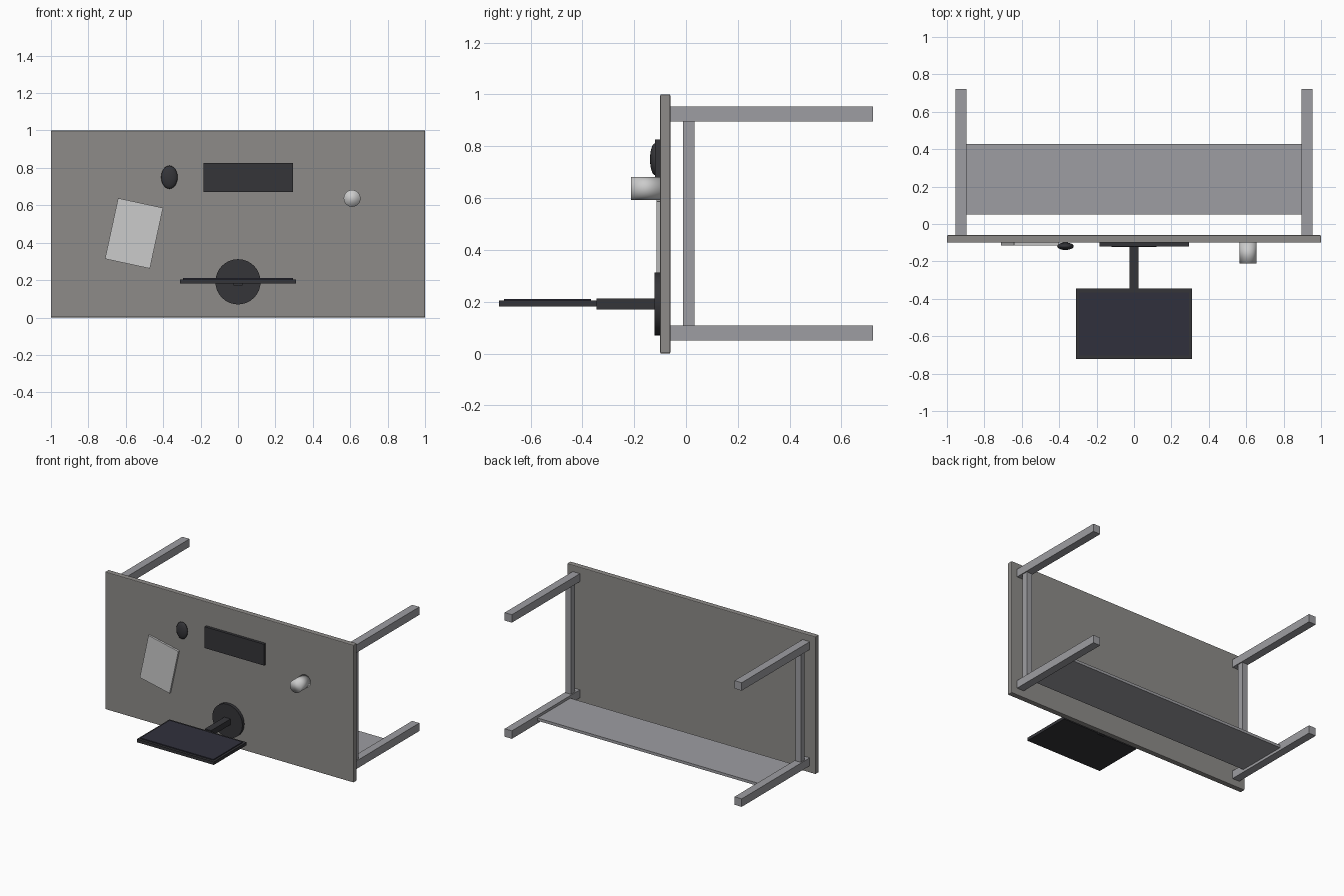
import bpy, math

if "Cube" in bpy.data.objects:
    bpy.data.objects.remove(bpy.data.objects["Cube"])


def material(name, r, g, b):
    m = bpy.data.materials.new(name)
    m.diffuse_color = (r, g, b, 1)
    m.use_nodes = True
    m.node_tree.nodes["Principled BSDF"].inputs["Base Color"].default_value = m.diffuse_color
    return m


WOOD = material("warm_grey", 0.27, 0.26, 0.25)
METAL = material("metal_grey", 0.34, 0.34, 0.36)
DARK = material("dark_plastic", 0.035, 0.035, 0.04)
GLASS = material("screen_dark", 0.03, 0.03, 0.045)
LIGHT = material("light_grey", 0.65, 0.65, 0.65)


def finish(name, mat):
    ob = bpy.context.object
    ob.name = name
    ob.data.materials.append(mat)
    return ob


def box(name, mat, x, y, z, turn=0, bevel=0):
    """Box from (min, max) ranges, optionally turned about the y axis."""
    mid = [(a + b) / 2 for a, b in (x, y, z)]
    bpy.ops.mesh.primitive_cube_add(size=1, location=mid)
    ob = finish(name, mat)
    ob.scale = [b - a for a, b in (x, y, z)]
    bpy.ops.object.transform_apply(location=False, rotation=False, scale=True)
    ob.rotation_euler.y = turn
    if bevel:
        mod = ob.modifiers.new("bevel", 'BEVEL')
        mod.width = bevel
        mod.segments = 2
    return ob


def cylinder(name, mat, x, z, radius, y):
    """Cylinder standing out of the desk top along y."""
    bpy.ops.mesh.primitive_cylinder_add(
        vertices=32, radius=radius, depth=y[1] - y[0],
        location=(x, (y[0] + y[1]) / 2, z), rotation=(math.pi / 2, 0, 0))
    return finish(name, mat)


# Desk, lying so that its top faces -y
box("desk_top", WOOD, (-1, 1), (-0.10, -0.06), (0, 1), bevel=0.005)
for side, s in (("left", -1), ("right", 1)):
    leg_x = (s * 0.925 - 0.029, s * 0.925 + 0.029)
    for end, z in (("back", 0.079), ("front", 0.924)):
        box(f"{side}_{end}_leg", METAL, leg_x, (-0.06, 0.722), (z - 0.029, z + 0.029))
    box(f"{side}_rail", METAL, (s * 0.925 - 0.022, s * 0.925 + 0.022),
        (-0.012, 0.032), (0.106, 0.897))
box("modesty_panel", METAL, (-0.897, 0.897), (0.05, 0.427), (0.069, 0.089))

# Monitor
base = cylinder("monitor_base", DARK, 0, 0.191, 0.121, (-0.122, -0.10))
bpy.ops.object.shade_smooth_by_angle()
box("monitor_stand", DARK, (-0.025, 0.025), (-0.345, -0.12), (0.17, 0.212))
box("monitor_body", DARK, (-0.31, 0.31), (-0.721, -0.345), (0.182, 0.204))
box("monitor_screen", GLASS, (-0.294, 0.294), (-0.703, -0.367), (0.202, 0.211))

# Items on the desk top
box("keyboard", DARK, (-0.185, 0.293), (-0.12, -0.10), (0.671, 0.826))
bpy.ops.mesh.primitive_uv_sphere_add(segments=24, ring_count=12, radius=1,
                                     location=(-0.367, -0.119, 0.75),
                                     rotation=(math.pi / 2, 0, 0))
mouse = finish("mouse", DARK)
mouse.scale = (0.044, 0.062, 0.02)
bpy.ops.object.shade_smooth()
cylinder("cup", LIGHT, 0.61, 0.637, 0.045, (-0.212, -0.10))
bpy.ops.object.shade_smooth()
box("notebook", LIGHT, (-0.679, -0.433), (-0.114, -0.10), (0.284, 0.616),
    turn=math.radians(12.2))
